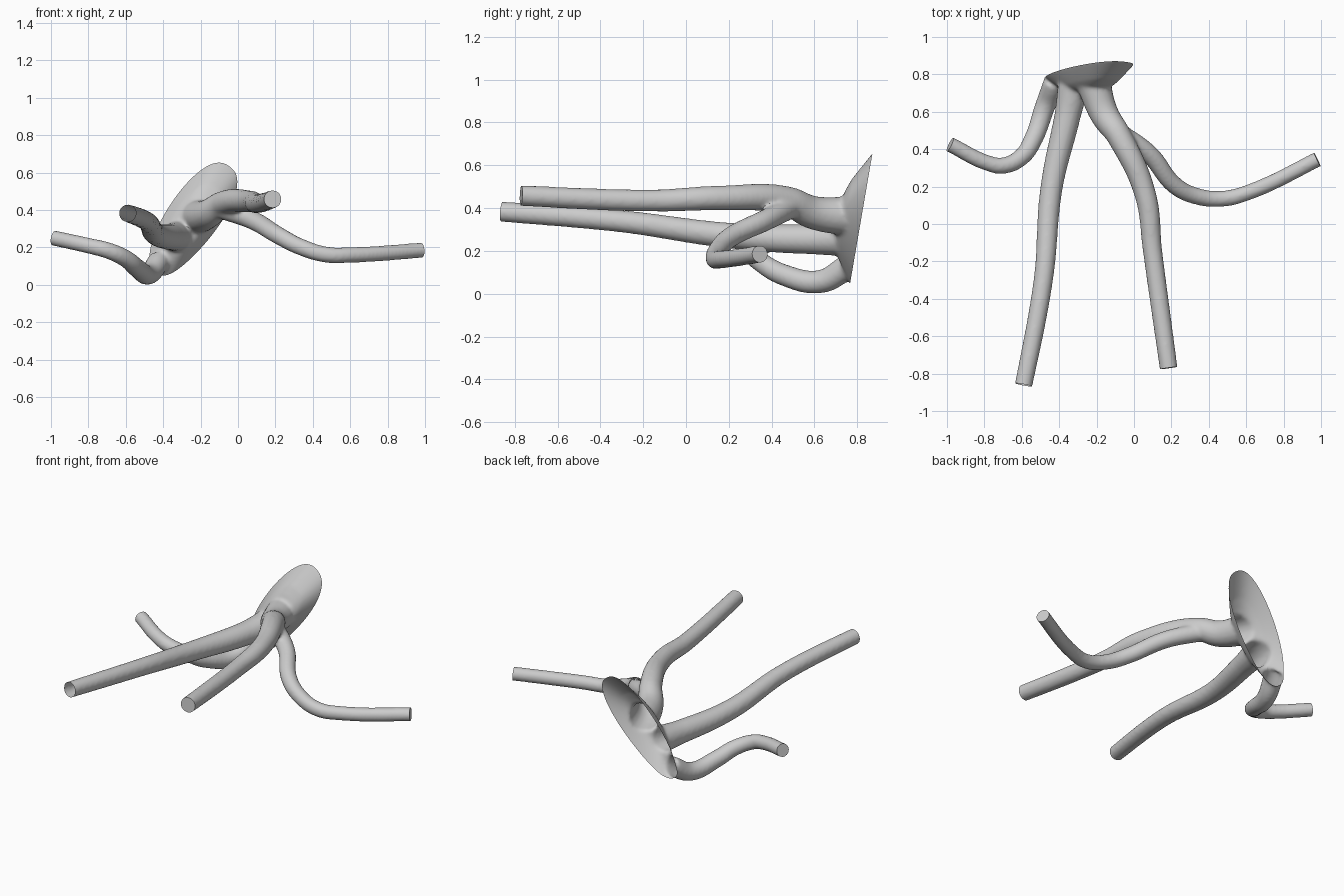
import bpy, bmesh, math
from mathutils import Vector

if "Cube" in bpy.data.objects:
    bpy.data.objects.remove(bpy.data.objects["Cube"])

# Tubes: radius at the root, radius at the tip, open tip, centre line
TUBES = [
    ("front_right_tube", .092, .047, False,
     [(-.22, .76, .36), (-.16, .59, .38), (-.08, .47, .435), (.06, .16, .447),
      (.10, -.15, .435), (.185, -.77, .458)]),
    ("right_tube", .054, .041, False,
     [(-.10, .50, .41), (.08, .375, .345), (.22, .205, .262), (.33, .15, .205),
      (.47, .135, .162), (.6, .165, .16), (.98, .345, .185)]),
    ("front_left_tube", .085, .046, True,
     [(-.32, .76, .26), (-.355, .58, .255), (-.44, .2, .272), (-.485, -.3, .338),
      (-.59, -.86, .383)]),
    ("left_tube", .06, .041, False,
     [(-.425, .755, .125), (-.475, .63, .057), (-.54, .45, .09), (-.60, .36, .14),
      (-.70, .312, .185), (-.78, .325, .205), (-.983, .425, .25)]),
]
# Flared chamber: depth in front of the rim plane -> scale of the outline
LEVELS = [(-.03, 1.1), (0, 1), (.042, .78), (.076, .6), (.098, .42), (.108, .2)]


def rim_y(z):
    return .758 + .172 * z


def evaluated(obj):
    bpy.context.view_layer.update()
    dg = bpy.context.evaluated_depsgraph_get()
    return bpy.data.meshes.new_from_object(obj.evaluated_get(dg))


def tip_of(path):
    a, b = Vector(path[-2]), Vector(path[-1])
    return b, (b - a).normalized()


def tube_mesh(name, r0, r1, path):
    tip, aim = tip_of(path)
    pts = path + [tuple(tip + aim * .05)]
    cu = bpy.data.curves.new(name, 'CURVE')
    cu.dimensions = '3D'
    cu.bevel_depth = 1
    cu.bevel_resolution = 6
    cu.use_fill_caps = True
    sp = cu.splines.new('BEZIER')
    sp.bezier_points.add(len(pts) - 1)
    for i, (p, c) in enumerate(zip(sp.bezier_points, pts)):
        p.co = c
        p.radius = r1 + (r0 - r1) * (1 - i / (len(pts) - 1)) ** 2
        p.handle_left_type = p.handle_right_type = 'AUTO'
    ob = bpy.data.objects.new(name, cu)
    bpy.context.collection.objects.link(ob)
    mesh = evaluated(ob)
    bpy.data.objects.remove(ob)
    return mesh


# Solid of the flared chamber: a lopsided, tilted oval that narrows forwards
bm = bmesh.new()
centre, axis = Vector((-.235, .345)), Vector((.548, .837))
side = Vector((-axis.y, axis.x))
N = 64
rings = []
for depth, s in LEVELS:
    ring = []
    for i in range(N):
        c, n = math.cos(math.tau * i / N), math.sin(math.tau * i / N)
        width = .148 if n > 0 else .13 + .025 * c
        v = .005 + math.copysign(abs(n) ** .8, n) * width
        q = centre + axis * (.347 * c * s) + side * (v * s ** .7)
        ring.append(bm.verts.new((q.x, rim_y(q.y) - depth, q.y)))
    rings.append(ring)
for a, b in zip(rings, rings[1:]):
    for i in range(N):
        j = (i + 1) % N
        bm.faces.new((a[i], a[j], b[j], b[i]))
bm.faces.new(rings[0])
bm.faces.new(rings[-1])
bmesh.ops.recalc_face_normals(bm, faces=bm.faces[:])

# Add the tubes and fuse everything into one smooth skin
for name, r0, r1, is_open, path in TUBES:
    bm.from_mesh(tube_mesh(name, r0, r1, path))
me = bpy.data.meshes.new("branched_chamber")
bm.to_mesh(me)
bm.free()
body = bpy.data.objects.new("branched_chamber", me)
bpy.context.collection.objects.link(body)
rm = body.modifiers.new("fuse", 'REMESH')
rm.mode = 'VOXEL'
rm.voxel_size = .01
sm = body.modifiers.new("soften", 'SMOOTH')
sm.factor = .5
sm.iterations = 10
fused = evaluated(body)
body.modifiers.clear()

bm = bmesh.new()
bm.from_mesh(fused)


def cut(faces, co, no):
    geom = set(faces)
    for f in faces:
        geom.update(f.verts)
        geom.update(f.edges)
    r = bmesh.ops.bisect_plane(bm, geom=list(geom), plane_co=co, plane_no=no, clear_outer=True)
    return [e for e in r["geom_cut"] if isinstance(e, bmesh.types.BMEdge)]


# Open the chamber at its rim
cut(bm.faces[:], Vector((0, rim_y(0), 0)), Vector((0, 1, -.172)).normalized())

# Trim the tube ends square and cap the closed ones
for name, r0, r1, is_open, path in TUBES:
    tip, aim = tip_of(path)
    near = [f for f in bm.faces if (f.calc_center_median() - tip).length < .13]
    edges = cut(near, tip, aim)
    if not is_open:
        bmesh.ops.edgeloop_fill(bm, edges=edges)

bm.to_mesh(me)
bm.free()
bpy.context.view_layer.objects.active = body
body.select_set(True)
bpy.ops.object.shade_smooth_by_angle(angle=math.radians(40))
